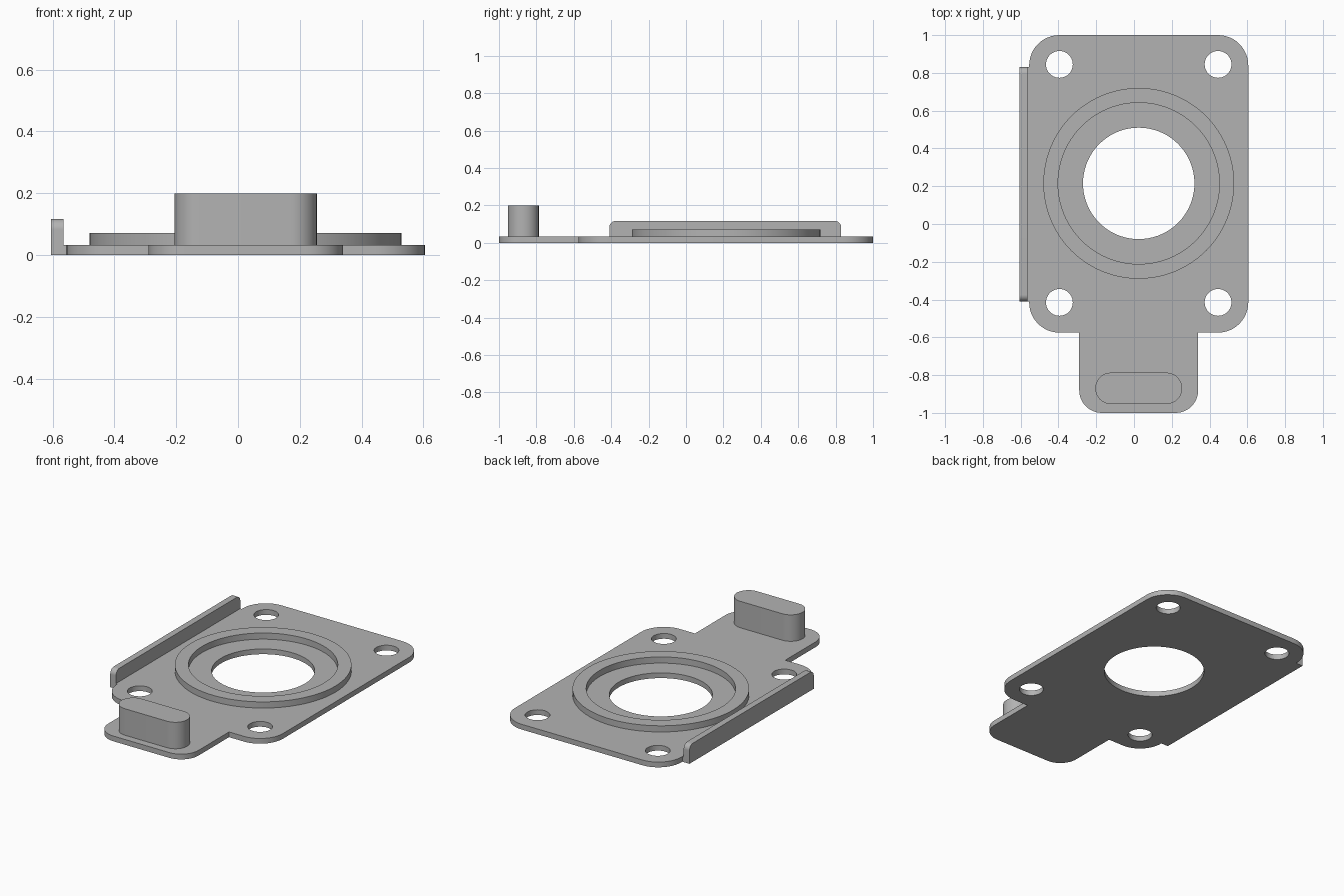
import bpy, bmesh
from math import sin, cos, pi, tau, radians
from mathutils import Matrix, Vector

cube = bpy.data.objects.get("Cube")
if cube:
    bpy.data.objects.remove(cube, do_unlink=True)

GREY = (0.45, 0.45, 0.45, 1)
grey = bpy.data.materials.new("plain grey")
grey.use_nodes = True
grey.diffuse_color = GREY
grey.node_tree.nodes["Principled BSDF"].inputs["Base Color"].default_value = GREY


def circle(x, y, r, n=72):
    return [(x + r * cos(tau * i / n), y + r * sin(tau * i / n)) for i in range(n)]


def rounded(corners, steps=12):
    """Outline through (x, y, radius) corners with tangent arcs."""
    pts = []
    for i, (x, y, r) in enumerate(corners):
        p = Vector((x, y))
        if r == 0:
            pts.append((x, y))
            continue
        a = (Vector(corners[i - 1][:2]) - p).normalized()
        b = (Vector(corners[(i + 1) % len(corners)][:2]) - p).normalized()
        for k in range(steps + 1):
            t = k / steps * pi / 2
            pts.append(tuple(p + r * (a * (1 - sin(t)) + b * (1 - cos(t)))))
    return pts


def prism(name, loops, low, high, turn=Matrix()):
    """Extrude an outline, with any holes, from low to high."""
    curve = bpy.data.curves.new(name, "CURVE")
    curve.dimensions = "2D"
    curve.fill_mode = "BOTH"
    curve.extrude = (high - low) / 2
    for loop in loops:
        spline = curve.splines.new("POLY")
        spline.points.add(len(loop) - 1)
        for point, (x, y) in zip(spline.points, loop):
            point.co = (x, y, 0, 1)
        spline.use_cyclic_u = True
    helper = bpy.data.objects.new(name + " outline", curve)
    bpy.context.collection.objects.link(helper)
    graph = bpy.context.evaluated_depsgraph_get()
    mesh = bpy.data.meshes.new_from_object(helper.evaluated_get(graph))
    bpy.data.objects.remove(helper, do_unlink=True)
    bpy.data.curves.remove(curve)

    bm = bmesh.new()
    bm.from_mesh(mesh)
    bmesh.ops.remove_doubles(bm, verts=bm.verts, dist=1e-5)
    bmesh.ops.transform(bm, verts=bm.verts,
                        matrix=turn @ Matrix.Translation((0, 0, (low + high) / 2)))
    bmesh.ops.recalc_face_normals(bm, faces=bm.faces)
    bmesh.ops.dissolve_limit(bm, angle_limit=radians(0.5), verts=bm.verts, edges=bm.edges)
    bm.to_mesh(mesh)
    bm.free()
    mesh.name = name
    mesh.materials.clear()
    mesh.materials.append(grey)
    obj = bpy.data.objects.new(name, mesh)
    bpy.context.collection.objects.link(obj)
    bpy.ops.object.select_all(action="DESELECT")
    obj.select_set(True)
    bpy.context.view_layer.objects.active = obj
    bpy.ops.object.shade_smooth_by_angle(angle=radians(30))
    return obj


CX, CY = 0.025, 0.21      # centre of the main opening
TOP = 0.033               # plate thickness

# Base plate with front tab, flange foot, bore and four bolt holes
outline = rounded([
    (-0.29, -1, 0.12), (0.34, -1, 0.12), (0.34, -0.575, 0),
    (0.605, -0.575, 0.16), (0.605, 1, 0.16), (-0.555, 1, 0.16),
    (-0.555, 0.83, 0), (-0.565, 0.83, 0), (-0.565, -0.41, 0),
    (-0.555, -0.41, 0), (-0.555, -0.575, 0.16), (-0.29, -0.575, 0),
])
holes = [circle(CX + sx * 0.42, CY + 0.005 + sy * 0.63, 0.071, 40)
         for sx in (-1, 1) for sy in (-1, 1)]
prism("base_plate", [outline, circle(CX, CY + 0.005, 0.295)] + holes, 0, TOP)

# Raised ring around the bore
prism("raised_ring", [circle(CX, CY + 0.005, 0.505, 96), circle(CX, CY + 0.005, 0.427, 96)],
      TOP, 0.072)

# Upright side flange: profile in y-z, extruded along x
yz_to_x = Matrix(((0, 0, 1, 0), (1, 0, 0, 0), (0, 1, 0, 0), (0, 0, 0, 1)))
wall = rounded([(-0.41, 0, 0), (0.83, 0, 0), (0.83, 0.117, 0.035), (-0.41, 0.117, 0.035)])
prism("side_flange", [wall], -0.605, -0.565, yz_to_x)

# Rounded block on the tab
block = rounded([(-0.205, -0.953, 0.083), (0.255, -0.953, 0.083),
                 (0.255, -0.787, 0.083), (-0.205, -0.787, 0.083)])
prism("tab_block", [block], TOP, 0.2)
